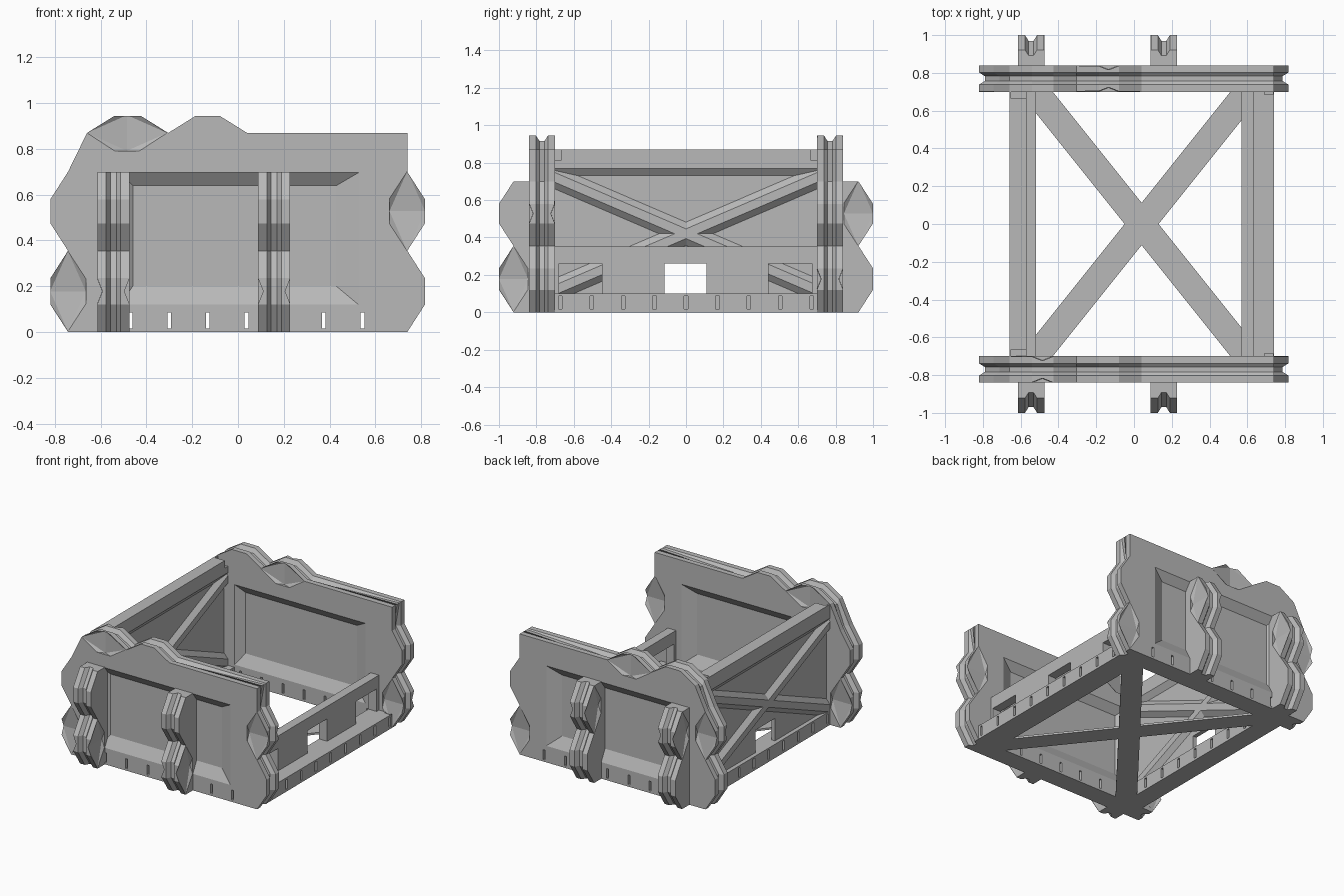
import bpy, bmesh
from mathutils import Vector

cube = bpy.data.objects.get("Cube")
if cube:
    bpy.data.objects.remove(cube, do_unlink=True)

grey = bpy.data.materials.new("plain_grey")
grey.use_nodes = True
grey.diffuse_color = (0.48, 0.48, 0.48, 1)
grey.node_tree.nodes["Principled BSDF"].inputs["Base Color"].default_value = (0.48, 0.48, 0.48, 1)


def finish(name, bm):
    bmesh.ops.recalc_face_normals(bm, faces=bm.faces)
    mesh = bpy.data.meshes.new(name)
    bm.to_mesh(mesh)
    bm.free()
    mesh.materials.append(grey)
    ob = bpy.data.objects.new(name, mesh)
    bpy.context.collection.objects.link(ob)
    return ob


def box(x0, x1, y0, y1, z0, z1):
    return [(x, y, z) for x in (x0, x1) for y in (y0, y1) for z in (z0, z1)]


def solids(name, shapes):
    """One object made of convex solids, each given by its corner points."""
    bm = bmesh.new()
    for pts in shapes:
        verts = [bm.verts.new(p) for p in pts]
        bmesh.ops.convex_hull(bm, input=verts)
    bmesh.ops.dissolve_limit(bm, angle_limit=0.01, verts=bm.verts, edges=bm.edges)
    return finish(name, bm)


def carve(ob, shapes):
    cutter = solids("cutter", shapes)
    cutter.hide_render = True
    mod = ob.modifiers.new("carve", "BOOLEAN")
    mod.operation, mod.solver, mod.object = "DIFFERENCE", "EXACT", cutter
    graph = bpy.context.evaluated_depsgraph_get()
    mesh = bpy.data.meshes.new_from_object(ob.evaluated_get(graph))
    ob.modifiers.clear()
    ob.data = mesh
    bpy.data.objects.remove(cutter, do_unlink=True)


# Across each connector edge: position, and how far the groove sinks in
GROOVE = [(-0.07, 0), (-0.032, 0), (-0.013, 1), (0.013, 1), (0.032, 0), (0.07, 0)]
DEPTH = 0.03


def grooved(name, profile, place):
    """Extrude a profile of (u, v, inset u, inset v) with a groove in its edge."""
    bm = bmesh.new()
    rings = [[bm.verts.new(place(u + du * f * DEPTH, v + dv * f * DEPTH, w))
              for u, v, du, dv in profile] for w, f in GROOVE]
    n = len(profile)
    for a, b in zip(rings, rings[1:]):
        for i in range(n):
            j = (i + 1) % n
            bm.faces.new((a[i], a[j], b[j], b[i]))
    bm.faces.new(rings[0])
    bm.faces.new(rings[-1])
    return finish(name, bm)


# Two-tooth wave: (distance along, height of tooth)
WAVE = [(0, 0), (0.12, 0.077), (0.235, 0.077), (0.355, 0),
        (0.475, 0.077), (0.58, 0.077), (0.70, 0)]


def dimple(c, long_axis, short_axis, out):
    """Hexagonal hollow with a crease across its middle."""
    c, l, s, o = Vector(c), Vector(long_axis), Vector(short_axis), Vector(out)
    pts = [c + l * a + s * b for a, b in
           ((-0.175, 0), (-0.055, 0.078), (0.055, 0.078), (0.175, 0), (0.055, -0.078), (-0.055, -0.078))]
    pts += [c - s * 0.078 - o * 0.022, c + s * 0.078 - o * 0.022]
    return pts + [p + o * 0.02 for p in pts[:6]]


X, Y, Z = Vector((1, 0, 0)), Vector((0, 1, 0)), Vector((0, 0, 1))
MID = 0.77
LOW, HIGH = 0.178, 0.528

for side, label in ((-1, "front"), (1, "back")):
    # Side panel outline with connector teeth at both ends and on top
    outline = [(-0.743 - h, z, 1, 0) for z, h in WAVE]
    outline += [(-0.66 + t, 0.87 + h * 0.97, 0, -1) for t, h in WAVE]
    outline += [(0.74, 0.87, 0, 0)]
    outline += [(0.74 + h, z, -1, 0) for z, h in reversed(WAVE)]
    panel = grooved(label + "_panel", outline,
                    lambda u, v, w: (u, side * MID + w, v))
    cuts = []
    for face in (-1, 1):
        surf = side * MID + face * 0.07
        # Shallow tray with sloping borders
        y_in, y_out = surf - face * 0.042, surf + face * 0.01
        cuts.append([(x, y_out, z) for x in (-0.53, 0.55) for z in (0.1, 0.71)]
                    + [(x, y_in, z) for x in (-0.46, 0.43) for z in (0.2, 0.64)])
        # Hollow teeth alternate between the two panels
        first = side < 0
        cuts.append(dimple((-0.743, surf, LOW if first else HIGH), Z, X, Y * face))
        cuts.append(dimple((0.74, surf, HIGH if first else LOW), Z, X, Y * face))
        cuts.append(dimple((-0.485 if first else -0.135, surf, 0.87), X, Z, Y * face))
    # Narrow slots through the foot of the panel
    for i in range(7):
        x = -0.47 + i * 0.169
        cuts.append(box(x - 0.008, x + 0.008, side * MID - 0.1, side * MID + 0.1, 0.015, 0.085))
    carve(panel, cuts)

    # Upright connector ribs on the outer face
    for x, where in ((-0.545, "right"), (0.158, "left")):
        rib_outline = [(0.78, 0, 0, 0)]
        rib_outline += [(0.922 + h * 1.01, z, -1, 0) for z, h in WAVE]
        rib_outline += [(0.78, 0.70, 0, 0)]
        rib = grooved(f"{label}_{where}_rib", rib_outline,
                      lambda u, v, w: (x + w, side * u, v))
        height = LOW if side < 0 else HIGH
        carve(rib, [dimple((x + f * 0.07, side * 0.922, height), Z, Y, X * f) for f in (-1, 1)])

SLOTS = [i * 0.168 for i in range(-4, 5)]

# Tall end wall: thin sheet with an opening
sheet = solids("tall_wall_sheet", [box(-0.63, -0.60, -0.71, 0.71, 0.05, 0.80)])
carve(sheet, [box(-0.7, -0.5, -0.115, 0.11, 0.1, 0.262)])

# Top rail with sloping underside and notched ends
rail = solids("tall_wall_rail", [[(x, y, z) for y in (-0.70, 0.70) for x, z in
              ((-0.66, 0.87), (-0.57, 0.87), (-0.57, 0.77), (-0.60, 0.73), (-0.63, 0.73), (-0.66, 0.77))]])
carve(rail, [box(-0.65, -0.55, min(s * 0.665, s * 0.72), max(s * 0.665, s * 0.72), 0.815, 0.9)
             for s in (-1, 1)])

# Foot ledge of the tall wall
foot = solids("tall_wall_foot", [box(-0.66, -0.52, -0.70, 0.70, 0, 0.1)])
carve(foot, [box(a, b, y - 0.01, y + 0.01, 0.017, 0.087)
             for y in SLOTS for a, b in ((-0.7, -0.61), (-0.57, -0.5))])

# Crossed braces with bevelled edges on the tall wall
for s, label in ((-1, "rising"), (1, "falling")):
    shape = []
    for y, z in ((-0.71, 0.42 + s * 0.305), (0.71, 0.42 - s * 0.305)):
        for dx, dz in ((0.045, 0.026), (0.015, 0.062)):
            shape += [(-0.615 + i * dx, y, z + j * dz) for i in (-1, 1) for j in (-1, 1)]
    solids(label + "_wall_brace", [shape])

# Low end wall with three windows
low = solids("low_wall", [box(0.57, 0.635, -0.70, 0.70, 0.05, 0.352)])
carve(low, [box(0.5, 0.7, y0, y1, 0.1, 0.262)
            for y0, y1 in ((-0.68, -0.45), (-0.115, 0.11), (0.44, 0.673))])

# Wide foot ledge of the low wall, with slots and corner sockets
ledge = solids("low_wall_foot", [box(0.57, 0.74, -0.70, 0.70, 0, 0.1)])
carve(ledge, [box(a, b, y - 0.01, y + 0.01, 0.017, 0.087)
              for y in SLOTS for a, b in ((0.55, 0.61), (0.68, 0.76))]
      + [box(0.69, 0.735, min(s * 0.685, s * 0.71), max(s * 0.685, s * 0.71), 0.06, 0.12)
         for s in (-1, 1)])

# Flat diagonal straps across the floor
for s, label in ((-1, "first"), (1, "second")):
    solids(label + "_floor_strap",
           [[(0.04 + s * e * 0.56 + k * 0.09, e * 0.70, z)
             for e in (-1, 1) for k in (-1, 1) for z in (0, 0.014)]])
